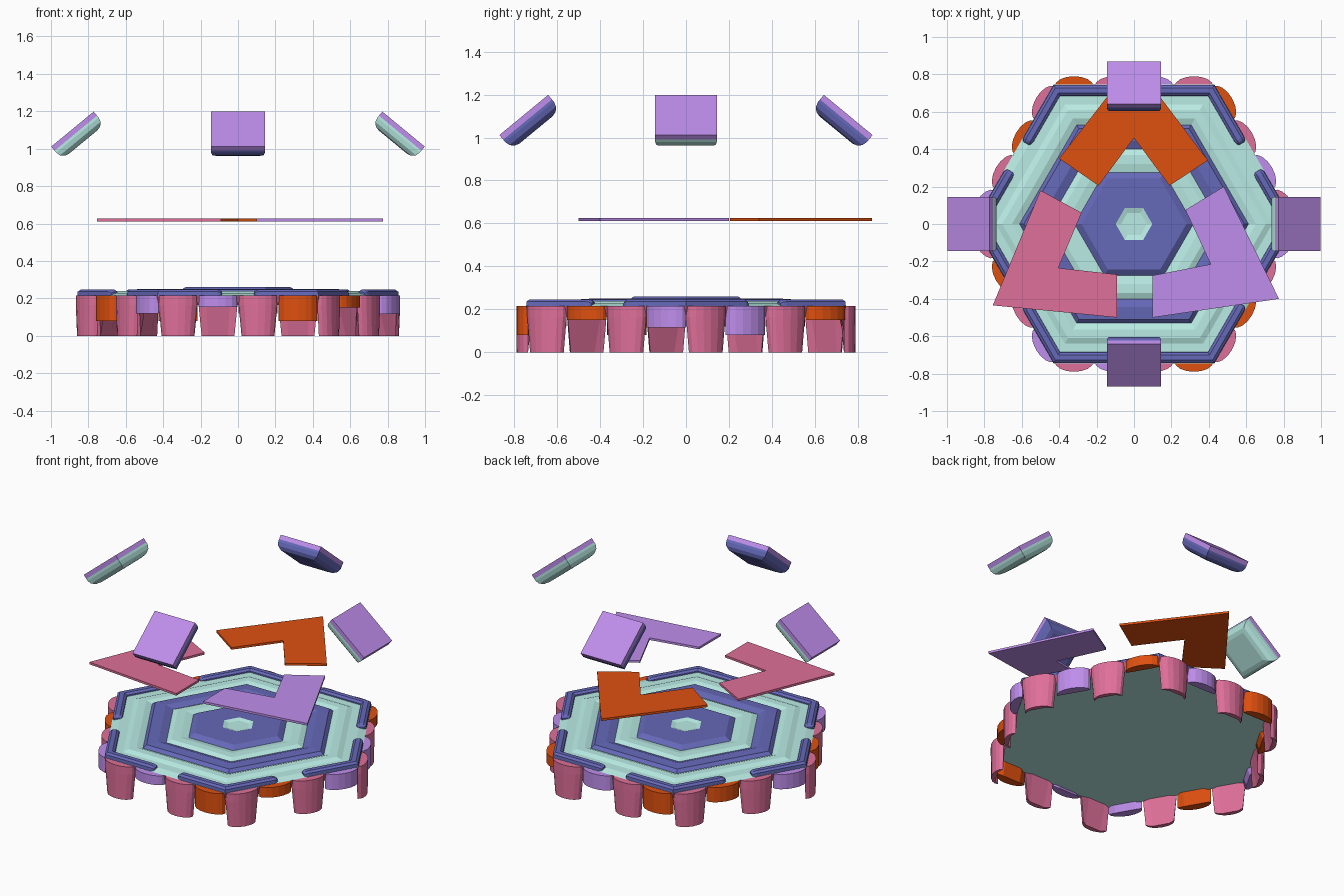
import bpy, bmesh
from math import sin, cos, pi, radians
from mathutils import Vector, Matrix

if "Cube" in bpy.data.objects:
    bpy.data.objects.remove(bpy.data.objects["Cube"])


def make_mat(name, rgb):
    m = bpy.data.materials.new(name)
    m.diffuse_color = (*rgb, 1)
    m.use_nodes = True
    m.node_tree.nodes["Principled BSDF"].inputs["Base Color"].default_value = m.diffuse_color
    return m


BLUE = make_mat("blue", (.13, .14, .48))
TEAL = make_mat("teal", (.49, .84, .78))
PINK = make_mat("pink", (.74, .16, .32))
PURPLE = make_mat("purple", (.52, .27, .84))
ORANGE = make_mat("orange", (.74, .08, .005))


def finish(name, bm, mats, matrix=None):
    bmesh.ops.recalc_face_normals(bm, faces=bm.faces)
    me = bpy.data.meshes.new(name)
    bm.to_mesh(me)
    bm.free()
    for m in mats:
        me.materials.append(m)
    ob = bpy.data.objects.new(name, me)
    bpy.context.collection.objects.link(ob)
    if matrix:
        ob.matrix_world = matrix
    return ob


def loft(name, rings, mats, slots=None, closed=True, matrix=None):
    """Skin rings with equal point counts and cap both ends."""
    bm = bmesh.new()
    vs = [[bm.verts.new(p) for p in r] for r in rings]
    n = len(vs[0])
    for i in range(len(vs) - 1):
        for j in range(n):
            k = (j + 1) % n
            f = bm.faces.new((vs[i][j], vs[i][k], vs[i + 1][k], vs[i + 1][j]))
            f.material_index = slots[i] if slots else 0
    bm.faces.new(vs[0]).material_index = slots[-1] if slots else 0
    bm.faces.new(vs[-1]).material_index = slots[-1] if slots else 0
    return finish(name, bm, mats, matrix)


def hexagon(a, z):
    r = a / cos(pi / 6)
    return [(r * cos(k * pi / 3), r * sin(k * pi / 3), z) for k in range(6)]


# hexagonal floor: apothem, height, material of the band that follows (0 teal, 1 blue, 2 pink)
floor = [(.735, .165, 2), (.745, .215, 0), (.70, .228, 0), (.64, .228, 0), (.61, .24, 0),
         (.565, .24, 0), (.53, .227, 1), (.51, .246, 1), (.445, .25, 1), (.40, .234, 0),
         (.37, .247, 0), (.32, .247, 0), (.275, .238, 1), (.243, .26, 1), (.085, .26, 0),
         (.06, .252, 0)]
loft("hexagonal_floor", [hexagon(a, z) for a, z, _ in floor], [TEAL, BLUE, PINK],
     [m for *_, m in floor])

# six rounded rim pieces, one around each corner
section = [(-.03, 0), (-.028, .022), (-.014, .033), (.014, .033), (.028, .022), (.03, 0)]
AP = .714
SIDE = AP / cos(pi / 6)
for k in range(6):
    corner = Vector((SIDE, 0, .214))
    rings = []
    for sgn in (-1, 1):
        mid = Vector((AP * cos(pi / 6), sgn * AP / 2, .214))
        out = Vector((cos(pi / 6), sgn / 2, 0))
        along = (corner - mid).normalized()
        arm = [[mid + along * d + out * (u * s) + Vector((0, 0, h * s)) for u, h in section]
               for d, s in ((.085, .6), (.097, .9), (.11, 1))]
        rings += arm if sgn < 0 else arm[::-1]
        if sgn < 0:
            rings.append([corner + Vector((u / cos(pi / 6), 0, h)) for u, h in section])
    loft("rim_corner", rings, [BLUE], matrix=Matrix.Rotation(k * pi / 3, 4, 'Z'))


# scalloped teeth hanging round the edge: long pink ones alternate with short ones
def tooth(side, slot, mat, z0, long):
    pitch = .855 / 4
    x0 = -.4275 + pitch * (slot + .5)

    def outline(w, depth, back, z):
        pts = [(x0 + w * cos(t * pi / 8), -(.735 + depth * sin(t * pi / 8)), z)
               for t in range(9)]
        return pts + [(x0 - w * .6, -back, z), (x0 + w * .6, -back, z)]

    top, mid = outline(.104, .055, .70, .215), outline(.104, .055, .72, .165)
    if long:
        rings = [top, mid, outline(.088, .053, .757, 0)]
    else:
        rings = [top, outline(.104, .055, .733, z0)]
    loft("long_tooth" if long else "short_tooth", rings, [mat],
         matrix=Matrix.Rotation(side * pi / 3, 4, 'Z'))


P, O = PURPLE, ORANGE
short_teeth = [((P, .155), (O, .08)), ((O, .15), (P, .115)), ((P, .08), (O, .15)),
               ((P, .12), (O, .08)), ((O, .12), (P, .12)), ((O, .08), (P, .12))]
for side, pair in enumerate(short_teeth):
    for i, (mat, z0) in enumerate(pair):
        tooth(side, 2 * i, PINK, 0, True)
        tooth(side, 2 * i + 1, mat, z0, False)

# three floating angled plates
plates = {
    "orange": (ORANGE, [(0, .865), (-.40, .35), (-.19, .205), (0, .46), (.19, .205), (.395, .34)]),
    "pink": (PINK, [(-.755, -.435), (-.09, -.50), (-.09, -.27), (-.405, -.235), (-.28, .06), (-.50, .18)]),
    "purple": (PURPLE, [(.775, -.40), (.48, .20), (.275, .075), (.41, -.215), (.10, -.275), (.10, -.50)]),
}
for name, (mat, pts) in plates.items():
    loft(name + "_angle_plate", [[(x, y, z) for x, y in pts] for z in (.612, .626)], [mat])

# four tilted panels, each a purple slab with a rounded pad underneath
for k in range(4):
    r = .885 if k % 2 == 0 else .755
    place = (Matrix.Rotation(k * pi / 2, 4, 'Z') @ Matrix.Translation((r, 0, 1.105))
             @ Matrix.Rotation(radians(39.5), 4, 'Y'))
    for name, z, h, mat in (("panel_slab", -.014, .028, PURPLE),
                            ("panel_pad", -.059, .062, TEAL if k % 2 == 0 else BLUE)):
        bm = bmesh.new()
        bmesh.ops.create_cube(bm, size=1, matrix=Matrix.Translation((0, 0, z))
                              @ Matrix.Diagonal((.294, .287, h, 1)))
        if name == "panel_pad":
            low = [e for e in bm.edges if all(v.co.z < z for v in e.verts)]
            bmesh.ops.bevel(bm, geom=low, offset=.048, segments=3, profile=.5, affect='EDGES')
        finish(name, bm, [mat], place)
